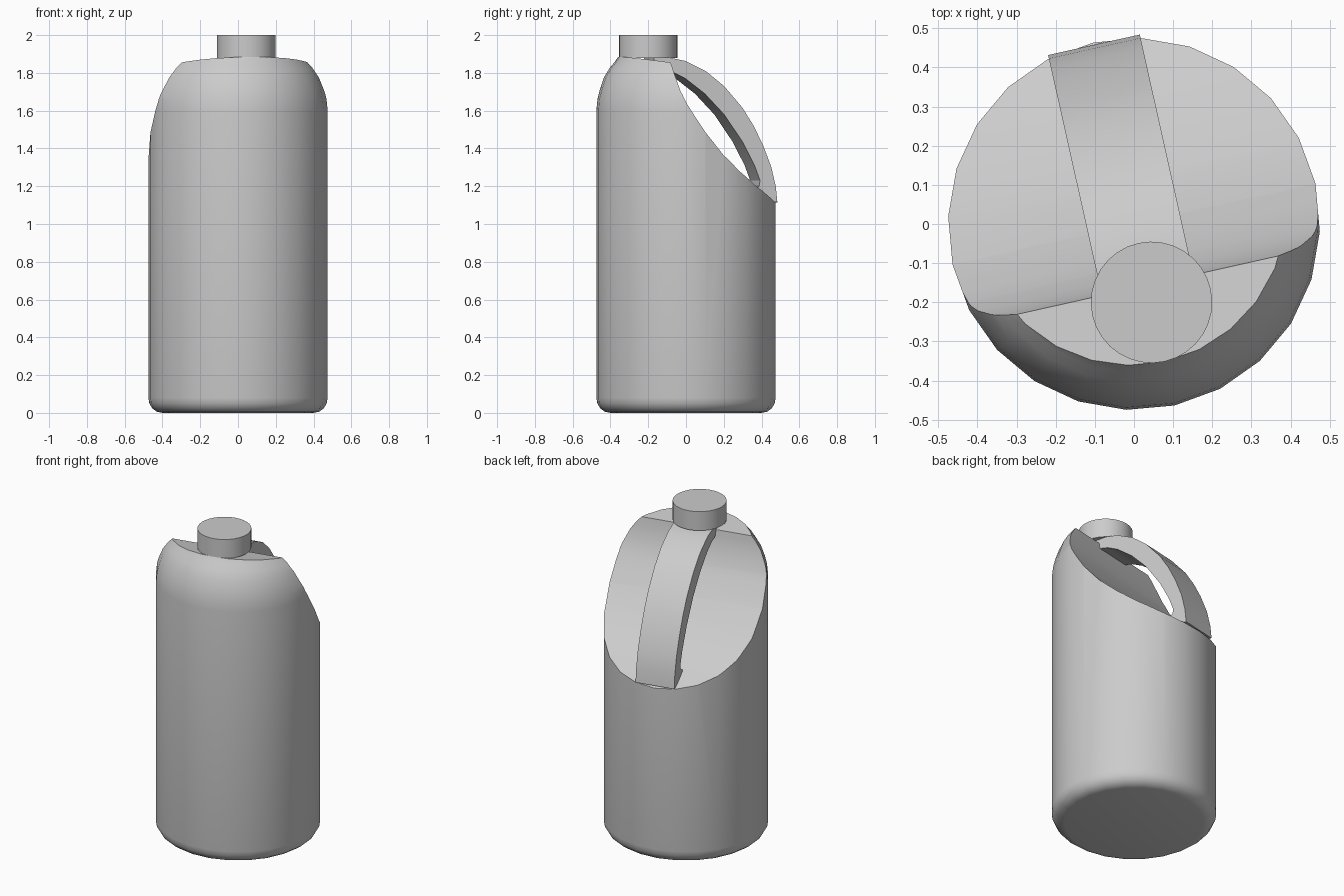
import bpy, bmesh, math
from mathutils import Matrix

cube = bpy.data.objects.get("Cube")
if cube:
    bpy.data.objects.remove(cube, do_unlink=True)

TURN = Matrix.Rotation(math.radians(12.6), 4, 'Z')   # whole jug is turned a little

grey = bpy.data.materials.new("plain_grey")
grey.use_nodes = True
grey.diffuse_color = (0.6, 0.6, 0.6, 1)
grey.node_tree.nodes["Principled BSDF"].inputs["Base Color"].default_value = (0.6, 0.6, 0.6, 1)


def finish(name, bm):
    """Turn a bmesh into a named, coloured object."""
    bmesh.ops.recalc_face_normals(bm, faces=bm.faces)
    bm.transform(TURN)
    mesh = bpy.data.meshes.new(name)
    bm.to_mesh(mesh)
    bm.free()
    mesh.materials.append(grey)
    obj = bpy.data.objects.new(name, mesh)
    bpy.context.collection.objects.link(obj)
    return obj


def lathe(name, profile, sides, y=0.0):
    """Revolve (radius, height) points around a vertical axis."""
    bm = bmesh.new()
    rings = []
    for r, z in profile:
        rings.append([bm.verts.new((r * math.cos(math.tau * i / sides),
                                    y + r * math.sin(math.tau * i / sides), z))
                      for i in range(sides)])
    for low, high in zip(rings, rings[1:]):
        for i in range(sides):
            j = (i + 1) % sides
            bm.faces.new((low[i], low[j], high[j], high[i]))
    bm.faces.new(rings[0])
    bm.faces.new(rings[-1])
    return finish(name, bm)


def prism(name, outline, half_width):
    """Extrude a (y, z) outline sideways, centred on x = 0."""
    bm = bmesh.new()
    face = bm.faces.new([bm.verts.new((-half_width, y, z)) for y, z in outline])
    new = bmesh.ops.extrude_face_region(bm, geom=[face])["geom"]
    bmesh.ops.translate(bm, vec=(2 * half_width, 0, 0),
                        verts=[g for g in new if isinstance(g, bmesh.types.BMVert)])
    return finish(name, bm)


def smooth(obj, degrees=30):
    bpy.ops.object.select_all(action='DESELECT')
    obj.select_set(True)
    bpy.context.view_layer.objects.active = obj
    bpy.ops.object.shade_smooth_by_angle(angle=math.radians(degrees))


# Body: round bottle with a rolled base and rounded shoulder
body = lathe("bottle_body", [
    (0.40, 0), (0.43, 0.006), (0.455, 0.025), (0.47, 0.05), (0.475, 0.08),
    (0.475, 1.6), (0.469, 1.66), (0.457, 1.71), (0.435, 1.775),
    (0.405, 1.825), (0.38, 1.855), (0.36, 1.885), (0.335, 1.915)], 24)

# Scooped hand space, cut away behind the cap
scoop = prism("scoop_cutter", [
    (-0.6, 1.921), (-0.16, 1.855), (-0.15, 1.79), (-0.13, 1.71), (-0.1, 1.64),
    (-0.05, 1.56), (0, 1.485), (0.1, 1.365), (0.2, 1.275), (0.3, 1.2),
    (0.4, 1.14), (0.6, 1.04), (0.6, 2.2), (-0.6, 2.2)], 0.7)
cut = body.modifiers.new("scoop", 'BOOLEAN')
cut.operation = 'DIFFERENCE'
cut.solver = 'EXACT'
cut.object = scoop
bpy.context.view_layer.objects.active = body
bpy.ops.object.modifier_apply(modifier=cut.name)
bpy.data.objects.remove(scoop, do_unlink=True)
smooth(body)

# Handle: flat strap arching from under the cap down to the back wall
outer = [(-0.2, 1.884), (-0.12, 1.882), (-0.03, 1.863), (0.08, 1.81), (0.18, 1.73),
         (0.28, 1.615), (0.34, 1.52), (0.39, 1.42), (0.435, 1.305), (0.46, 1.2), (0.469, 1.115)]
inner = [(0.33, 1.13), (0.345, 1.185), (0.37, 1.2), (0.375, 1.23), (0.345, 1.31),
         (0.28, 1.435), (0.18, 1.58), (0.075, 1.69), (-0.03, 1.77), (-0.1, 1.805), (-0.2, 1.83)]
handle = prism("strap_handle", outer + inner, 0.12)
smooth(handle)

# Cap
cap = lathe("screw_cap", [(0.155, 1.88), (0.155, 2.0)], 32, y=-0.205)
smooth(cap)
